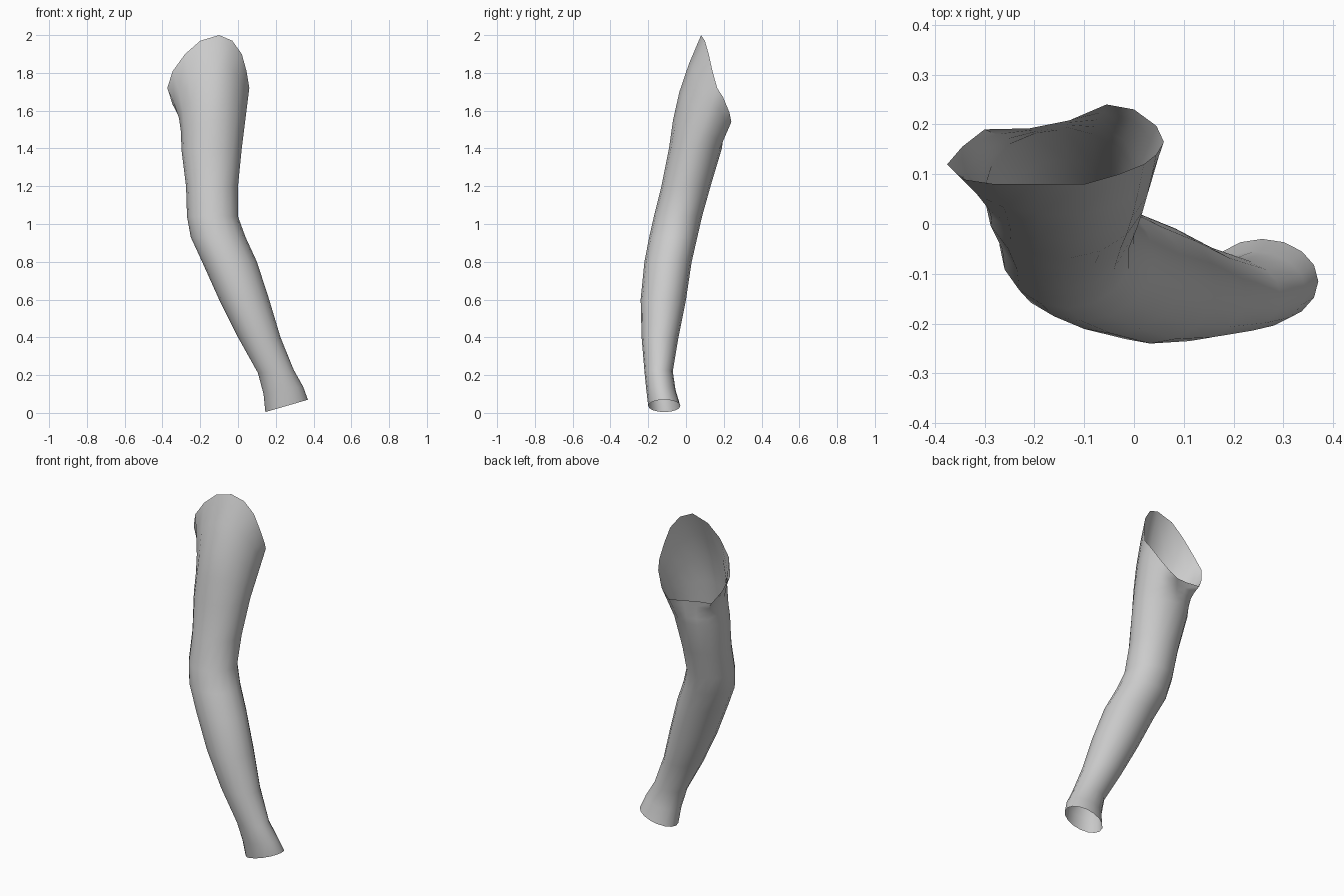
import bpy
import bmesh
from math import cos, sin, pi
from mathutils import Vector

cube = bpy.data.objects.get("Cube")
if cube:
    bpy.data.objects.remove(cube, do_unlink=True)

SIDES = 16

fabric = bpy.data.materials.new("light_grey_fabric")
fabric.use_nodes = True
grey = (0.6, 0.6, 0.6, 1)
fabric.diffuse_color = grey
fabric.node_tree.nodes["Principled BSDF"].inputs["Base Color"].default_value = grey

# Arm sections from cuff to upper arm: height, x range, y range, tilt
sections = [
    (.037, .145, .37, -.20, -.03, .29),
    (.12, .135, .345, -.21, -.055, .18),
    (.22, .105, .295, -.22, -.07, .08),
    (.4, 0, .225, -.235, -.04, 0),
    (.6, -.10, .165, -.24, 0, 0),
    (.8, -.19, .10, -.22, .03, 0),
    (.93, -.25, .04, -.195, .06, 0),
    (1.04, -.27, 0, -.17, .085, 0),
    (1.2, -.275, 0, -.13, .13, 0),
    (1.4, -.30, .02, -.09, .19, 0),
]

# Shoulder opening, counter-clockwise from the +x side
rim = [
    (.06, .165, 1.72), (.045, .197, 1.67), (0, .23, 1.59), (-.055, .24, 1.54),
    (-.13, .208, 1.54), (-.21, .192, 1.55), (-.30, .19, 1.56), (-.345, .155, 1.63),
    (-.375, .12, 1.72), (-.345, .09, 1.81), (-.28, .08, 1.9), (-.2, .08, 1.97),
    (-.1, .08, 2), (-.03, .10, 1.97), (.02, .12, 1.9), (.045, .14, 1.81),
]


def section_ring(z, x0, x1, y0, y1, tilt):
    """Ellipse filling the given ranges, tilted along x."""
    ring = []
    for i in range(SIDES):
        a = 2 * pi * i / SIDES
        dx = cos(a) * (x1 - x0) / 2
        dy = sin(a) * (y1 - y0) / 2
        ring.append(Vector(((x0 + x1) / 2 + dx, (y0 + y1) / 2 + dy, z + tilt * dx)))
    return ring


def shoulder_ring(base, t):
    """Blend from the upper arm to the opening, full in front, flared at -x."""
    ring = []
    for i, (low, high) in enumerate(zip(base, rim)):
        a = 2 * pi * i / SIDES
        p = low.lerp(Vector(high), t)
        p.x += .025 * sin(pi * t) * max(0, -cos(a))
        p.y -= .03 * sin(pi * t) * max(0, -sin(a))
        ring.append(p)
    return ring


rings = [section_ring(*s) for s in sections]
base = rings[-1]
rings += [shoulder_ring(base, t) for t in (.25, .5, .75, 1)]

# Open sleeve surface
bm = bmesh.new()
loops = [[bm.verts.new(p) for p in ring] for ring in rings]
for low, high in zip(loops, loops[1:]):
    for i in range(SIDES):
        j = (i + 1) % SIDES
        bm.faces.new((low[i], low[j], high[j], high[i]))
mesh = bpy.data.meshes.new("sleeve")
bm.to_mesh(mesh)
bm.free()
mesh.materials.append(fabric)

sleeve = bpy.data.objects.new("sleeve", mesh)
bpy.context.collection.objects.link(sleeve)
bpy.context.view_layer.objects.active = sleeve
sleeve.select_set(True)
bpy.ops.object.shade_smooth_by_angle(angle=pi / 3)
